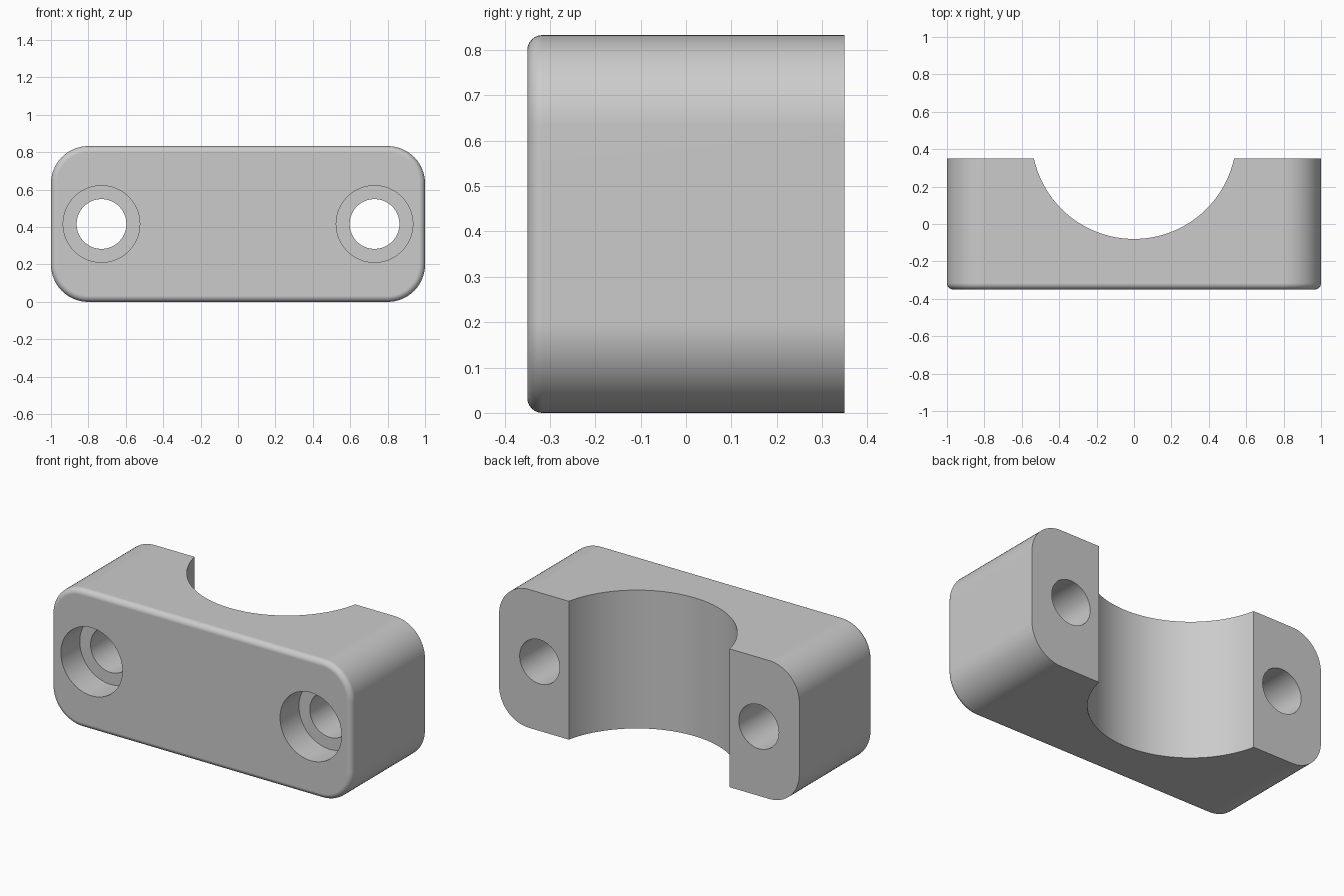
import bpy
import bmesh
import math
from mathutils import Matrix, Vector

WIDTH, DEPTH, HEIGHT = 2.0, 0.7, 0.833
FRONT, BACK = -DEPTH / 2, DEPTH / 2
HOLE_X, HOLE_Z = 0.73, HEIGHT / 2

default = bpy.data.objects.get("Cube")
if default:
    bpy.data.objects.remove(default, do_unlink=True)


def make_object(name, bm):
    mesh = bpy.data.meshes.new(name)
    bm.to_mesh(mesh)
    bm.free()
    obj = bpy.data.objects.new(name, mesh)
    bpy.context.collection.objects.link(obj)
    return obj


def cylinder(name, radius, length, centre, axis, segments=64):
    bm = bmesh.new()
    turn = Vector((0, 0, 1)).rotation_difference(Vector(axis)).to_matrix().to_4x4()
    bmesh.ops.create_cone(bm, cap_ends=True, segments=segments, radius1=radius,
                          radius2=radius, depth=length,
                          matrix=Matrix.Translation(centre) @ turn)
    return make_object(name, bm)


def cut(target, cutter):
    cutter.hide_render = True
    mod = target.modifiers.new("cut", 'BOOLEAN')
    mod.operation = 'DIFFERENCE'
    mod.solver = 'EXACT'
    mod.object = cutter
    bpy.ops.object.modifier_apply(modifier=mod.name)
    bpy.data.objects.remove(cutter, do_unlink=True)


# Block with rounded corners and a small fillet around the front face
bm = bmesh.new()
bmesh.ops.create_cube(bm, size=1, matrix=Matrix.Translation((0, 0, HEIGHT / 2))
                      @ Matrix.Diagonal((WIDTH, DEPTH, HEIGHT, 1)))
corners = [e for e in bm.edges
           if abs((e.verts[0].co - e.verts[1].co).y) > DEPTH / 2]
bmesh.ops.bevel(bm, geom=corners, offset=0.2, offset_type='OFFSET',
                segments=16, profile=0.5, affect='EDGES')
rim = [e for e in bm.edges if all(abs(v.co.y - FRONT) < 1e-4 for v in e.verts)]
bmesh.ops.bevel(bm, geom=rim, offset=0.033, offset_type='OFFSET',
                segments=6, profile=0.5, affect='EDGES')
clamp = make_object("clamp_block", bm)
bpy.context.view_layer.objects.active = clamp
clamp.select_set(True)

# Round saddle in the back
cut(clamp, cylinder("saddle_cutter", 0.548, 2, (0, 0.468, HEIGHT / 2), (0, 0, 1), 128))

# Bolt holes with counterbores opening to the front
for side in (-1, 1):
    x = side * HOLE_X
    cut(clamp, cylinder("bolt_hole_cutter", 0.133, 2, (x, 0, HOLE_Z), (0, 1, 0)))
    cut(clamp, cylinder("counterbore_cutter", 0.205, 0.36, (x, FRONT, HOLE_Z), (0, 1, 0)))

# Plain grey finish
grey = bpy.data.materials.new("plain_grey")
grey.use_nodes = True
colour = (0.6, 0.6, 0.6, 1)
grey.diffuse_color = colour
grey.node_tree.nodes["Principled BSDF"].inputs["Base Color"].default_value = colour
clamp.data.materials.clear()
clamp.data.materials.append(grey)

# Smooth curves, crisp edges, flat large faces
bpy.ops.object.shade_smooth_by_angle(angle=math.radians(30))
weighted = clamp.modifiers.new("flat_face_normals", 'WEIGHTED_NORMAL')
weighted.keep_sharp = True
